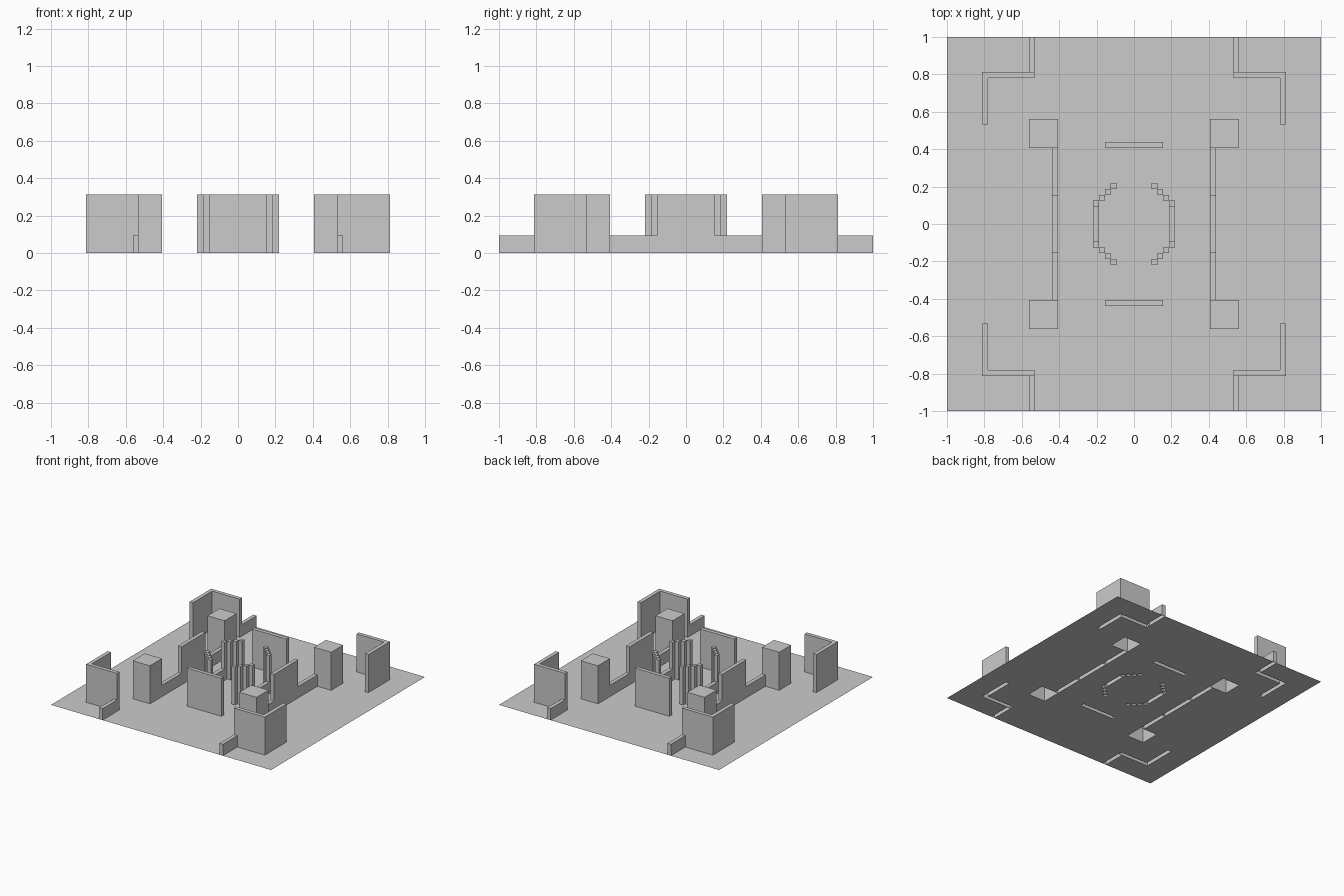
import bpy
import bmesh

cube = bpy.data.objects.get("Cube")
if cube:
    bpy.data.objects.remove(cube, do_unlink=True)

CELLS = 64
UNIT = 2 / CELLS
TALL, LOW = 10, 3
footprints = []


def finish(bm, name):
    mesh = bpy.data.meshes.new(name)
    bm.to_mesh(mesh)
    bm.free()
    obj = bpy.data.objects.new(name, mesh)
    bpy.context.collection.objects.link(obj)


def rect(x0, x1, y0, y1):
    return [(x0, y0), (x1, y0), (x1, y1), (x0, y1)]


def hollow_block(name, outline, height, sx=1, sy=1, skip=()):
    """Raise a counter-clockwise outline; open below and on skipped sides."""
    pts = [(x * sx, y * sy) for x, y in outline]
    footprints.append(pts)
    bm = bmesh.new()
    low = [bm.verts.new((x * UNIT, y * UNIT, 0)) for x, y in pts]
    top = [bm.verts.new((x * UNIT, y * UNIT, height * UNIT)) for x, y in pts]
    bm.faces.new(top)
    for i in range(len(pts)):
        if i not in skip:
            j = (i + 1) % len(pts)
            bm.faces.new((low[i], low[j], top[j], top[i]))
    if sx * sy < 0:
        bmesh.ops.reverse_faces(bm, faces=bm.faces)
    finish(bm, name)


def inside(outline, x, y):
    hit = False
    for (ax, ay), (bx, by) in zip(outline, outline[1:] + outline[:1]):
        if (ay > y) != (by > y) and x < ax + (y - ay) * (bx - ax) / (by - ay):
            hit = not hit
    return hit


# Parts repeated in all four quarters
corner = [(25, 17), (26, 17), (26, 26), (17, 26), (17, 25), (25, 25)]
for sx, side in ((1, "left"), (-1, "right")):
    for sy, end in ((-1, "front"), (1, "back")):
        tag = f"{end}_{side}"
        hollow_block(f"corner_wall_{tag}", corner, TALL, sx, sy)
        hollow_block(f"pillar_{tag}", rect(13, 18, 13, 18), TALL, sx, sy)
        hollow_block(f"edge_low_wall_{tag}", rect(17, 18, 26, 32), LOW, sx, sy, skip=(0,))
        hollow_block(f"link_low_wall_{tag}", rect(13, 14, 5, 13), LOW, sx, sy, skip=(0, 2))
        # Stepped columns of the central ring
        for i in range(4):
            column = rect(6 - i, 7 - i, 3 + i, 4 + i)
            hollow_block(f"ring_column_{tag}_{i + 1}", column, TALL, sx, sy)

    # Side walls and low ring walls
    hollow_block(f"side_wall_{side}", rect(13, 14, -5, 5), TALL, sx)
    hollow_block(f"ring_low_wall_{side}", rect(6, 7, -3, 3), LOW, sx, skip=(0, 2))

# Front and back walls
for sy, end in ((-1, "front"), (1, "back")):
    hollow_block(f"{end}_wall", rect(-5, 5, 13, 14), TALL, 1, sy)

# Floor sheet, open beneath every block
bm = bmesh.new()
bmesh.ops.create_grid(bm, x_segments=CELLS, y_segments=CELLS, size=1)
holes = []
for face in bm.faces:
    centre = face.calc_center_median() / UNIT
    if any(inside(f, centre.x, centre.y) for f in footprints):
        holes.append(face)
bmesh.ops.delete(bm, geom=holes, context="FACES")
finish(bm, "floor")
